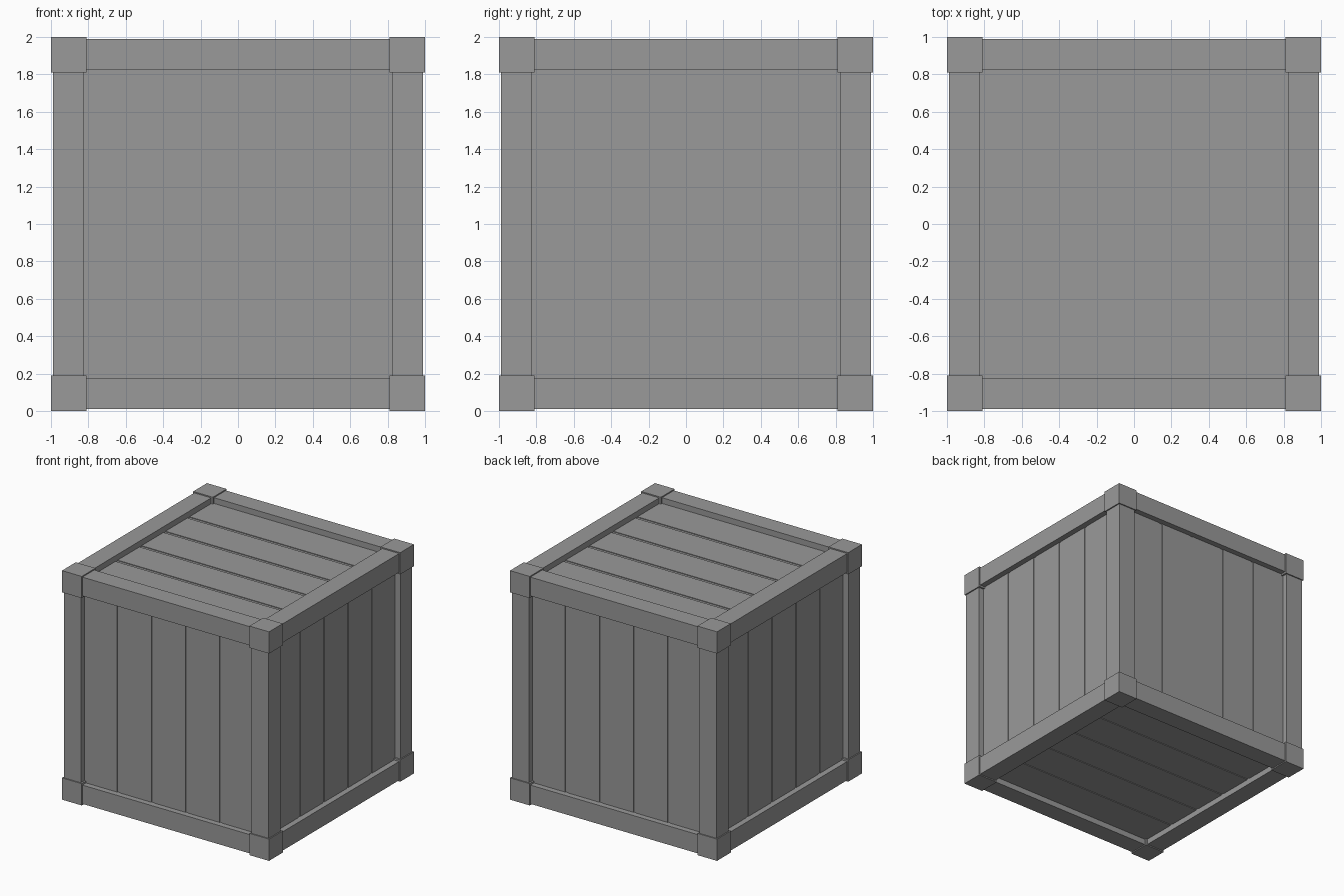
import bpy
from itertools import product
from mathutils import Vector

if "Cube" in bpy.data.objects:
    bpy.data.objects.remove(bpy.data.objects["Cube"])

CENTRE = Vector((0, 0, 1))
OUT, INN = 0.99, 0.826      # frame beam outer / inner distance from centre
PANEL, FLOOR = 0.94, 0.934  # plank face and groove floor
CORNER = 0.81               # inner side of the corner blocks
GAP, COUNT = 0.028, 5       # groove width, planks per side

grey = bpy.data.materials.new("dark_grey")
grey.diffuse_color = (0.32, 0.32, 0.32, 1)
grey.use_nodes = True
grey.node_tree.nodes["Principled BSDF"].inputs["Base Color"].default_value = grey.diffuse_color


def box(name, lo, hi):
    """Box between two corners given relative to the crate centre."""
    lo, hi = Vector(lo), Vector(hi)
    bpy.ops.mesh.primitive_cube_add(size=1, location=CENTRE + (lo + hi) / 2)
    ob = bpy.context.object
    ob.name = name
    ob.scale = [abs(h - l) for l, h in zip(lo, hi)]
    bpy.ops.object.transform_apply(location=False, rotation=False, scale=True)
    ob.data.materials.append(grey)
    return ob


# Inner box, seen only at the bottom of the plank grooves
box("inner_box", [-FLOOR] * 3, [FLOOR] * 3)

# Corner blocks
for s in product((-1, 1), repeat=3):
    box("corner_block", [CORNER * v for v in s], s)

# Frame beams along every edge
for axis in range(3):
    for s, t in product((-1, 1), repeat=2):
        lo, hi = [0, 0, 0], [0, 0, 0]
        lo[axis], hi[axis] = -CORNER, CORNER
        for a, sign in (((axis + 1) % 3, s), ((axis + 2) % 3, t)):
            lo[a], hi[a] = INN * sign, OUT * sign
        box("frame_beam", lo, hi)

# Planks: upright on the four sides, running along x on top and bottom
pitch = 2 * INN / COUNT
for normal, across, along in ((0, 1, 2), (1, 0, 2), (2, 1, 0)):
    for sign in (-1, 1):
        for i in range(COUNT):
            lo, hi = [0, 0, 0], [0, 0, 0]
            lo[normal], hi[normal] = FLOOR * sign, PANEL * sign
            lo[along], hi[along] = -INN, INN
            lo[across] = -INN + i * pitch + (GAP / 2 if i else 0)
            hi[across] = -INN + (i + 1) * pitch - (GAP / 2 if i < COUNT - 1 else 0)
            box("plank", lo, hi)
